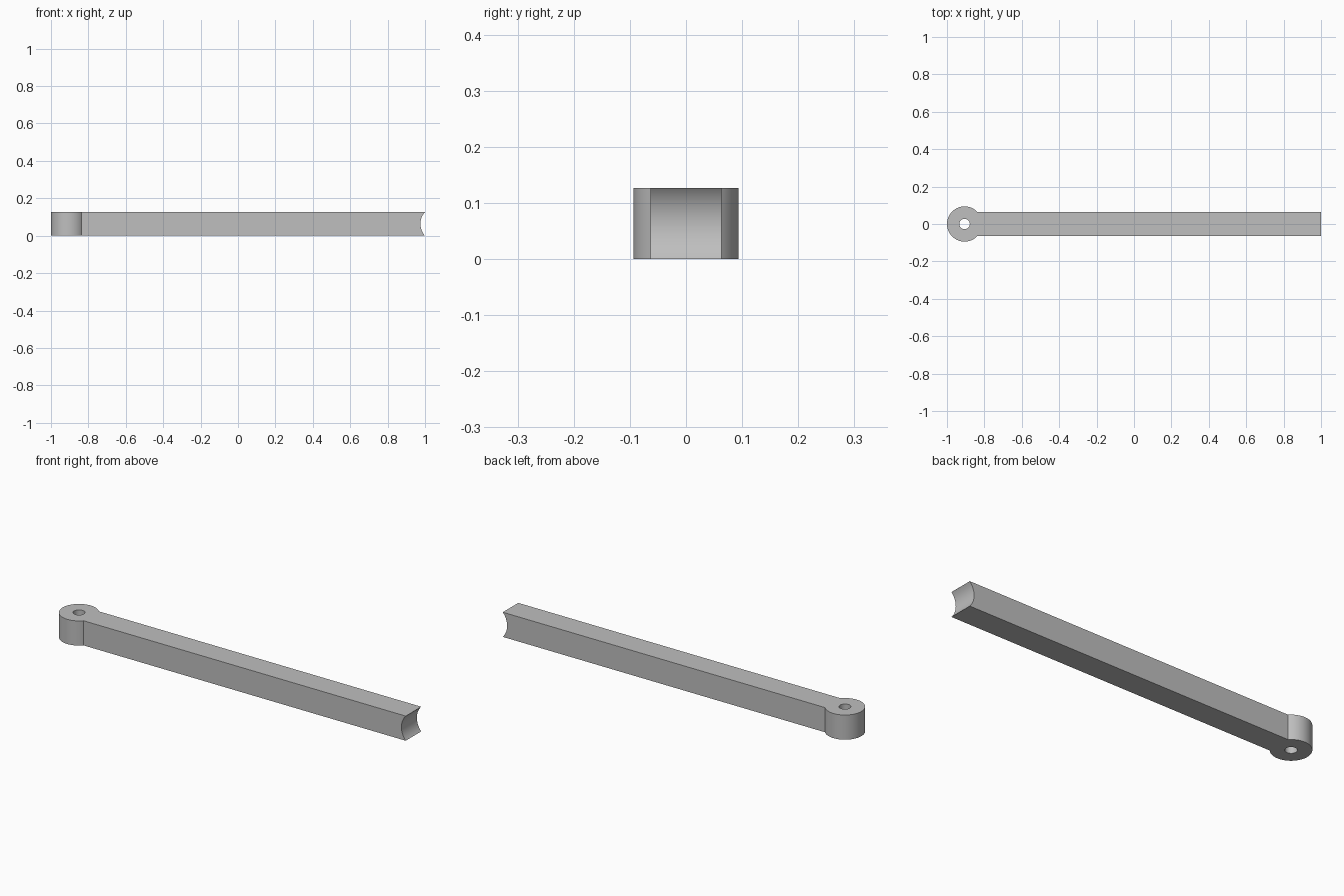
import bpy
import math

if "Cube" in bpy.data.objects:
    bpy.data.objects.remove(bpy.data.objects["Cube"], do_unlink=True)

HEIGHT = 0.127
MID = HEIGHT / 2
HALF_WIDTH = 0.063
EYE_R = 0.094
EYE_X = -1 + EYE_R
HOLE_R = 0.028
# The scoop meets the top and bottom edges of the bar exactly at x = 1
SCOOP_X = 1 + math.sqrt(EYE_R ** 2 - MID ** 2)

grey = bpy.data.materials.new("plain_grey")
grey.use_nodes = True
colour = (0.52, 0.52, 0.52, 1)
grey.diffuse_color = colour
grey.node_tree.nodes["Principled BSDF"].inputs["Base Color"].default_value = colour


def cylinder(name, radius, depth, x, rotation=(0, 0, 0)):
    bpy.ops.mesh.primitive_cylinder_add(vertices=96, radius=radius, depth=depth,
                                        location=(x, 0, MID), rotation=rotation)
    obj = bpy.context.object
    obj.name = name
    obj.data.materials.append(grey)
    return obj


def combine(target, tool, operation):
    mod = target.modifiers.new(tool.name, "BOOLEAN")
    mod.object = tool
    mod.operation = operation
    mod.solver = "EXACT"
    bpy.context.view_layer.objects.active = target
    bpy.ops.object.modifier_apply(modifier=mod.name)
    bpy.data.objects.remove(tool, do_unlink=True)


# Long square bar, running from the eye centre past the scooped end
bar_end = 1.0
bpy.ops.mesh.primitive_cube_add(size=1, location=((EYE_X + bar_end) / 2, 0, MID))
rod = bpy.context.object
rod.name = "link_rod"
rod.scale = (bar_end - EYE_X, 2 * HALF_WIDTH, HEIGHT)
bpy.ops.object.transform_apply(location=True, rotation=True, scale=True)
rod.data.materials.append(grey)

# Round eye with a pin hole, and the concave saddle at the far end
combine(rod, cylinder("eye", EYE_R, HEIGHT, EYE_X), "UNION")
combine(rod, cylinder("pin_hole", HOLE_R, HEIGHT * 2, EYE_X), "DIFFERENCE")
combine(rod, cylinder("saddle", EYE_R, HALF_WIDTH * 4, SCOOP_X,
                      (math.pi / 2, 0, 0)), "DIFFERENCE")

# Smooth round walls with crisp edges
bpy.ops.object.select_all(action="DESELECT")
rod.select_set(True)
bpy.context.view_layer.objects.active = rod
bpy.ops.object.shade_smooth_by_angle(angle=math.radians(30))
